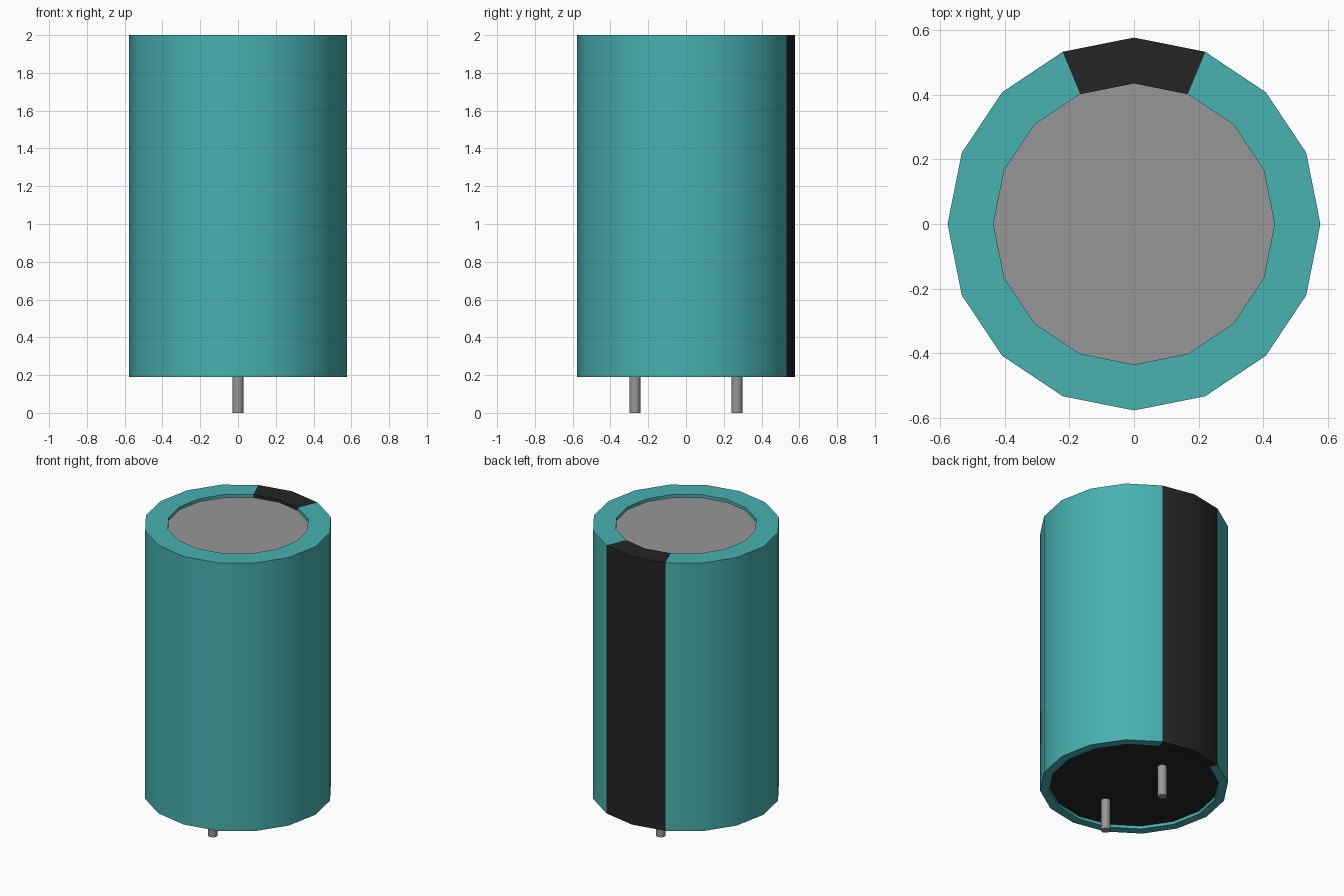
import bpy, bmesh
from math import pi, cos, sin, radians

cube = bpy.data.objects.get("Cube")
if cube:
    bpy.data.objects.remove(cube, do_unlink=True)


def material(name, rgb):
    mat = bpy.data.materials.new(name)
    mat.use_nodes = True
    mat.diffuse_color = (*rgb, 1)
    mat.node_tree.nodes["Principled BSDF"].inputs["Base Color"].default_value = (*rgb, 1)
    return mat


teal = material("teal", (0.065, 0.44, 0.44))
black = material("black", (0.018, 0.018, 0.018))
grey = material("grey", (0.31, 0.31, 0.31))

SIDES = 16
RADIUS, TOP, BOTTOM = 0.577, 2.0, 0.19
TOP_HOLE, BASE_HOLE, RECESS = 0.435, 0.52, 0.02


def finish(bm, name, mats):
    mesh = bpy.data.meshes.new(name)
    bm.to_mesh(mesh)
    bm.free()
    obj = bpy.data.objects.new(name, mesh)
    bpy.context.collection.objects.link(obj)
    for mat in mats:
        mesh.materials.append(mat)
    bpy.ops.object.select_all(action="DESELECT")
    obj.select_set(True)
    bpy.context.view_layer.objects.active = obj
    bpy.ops.object.shade_smooth_by_angle(angle=radians(30))
    return obj


def ring(bm, radius, z):
    return [bm.verts.new((radius * cos(2 * pi * i / SIDES), radius * sin(2 * pi * i / SIDES), z))
            for i in range(SIDES)]


# Sleeve: lathed wall with rolled-in rims, black stripe down the back
bm = bmesh.new()
profile = [(BASE_HOLE, BOTTOM + RECESS), (BASE_HOLE, BOTTOM), (RADIUS, BOTTOM),
           (RADIUS, TOP), (TOP_HOLE, TOP), (TOP_HOLE, TOP - RECESS)]
rings = [ring(bm, r, z) for r, z in profile]
for low, high in zip(rings, rings[1:]):
    for i in range(SIDES):
        j = (i + 1) % SIDES
        face = bm.faces.new((low[i], low[j], high[j], high[i]))
        centre = face.calc_center_median()
        face.material_index = int(centre.y > 2 * abs(centre.x))
finish(bm, "sleeve", [teal, black])

# Flat end discs set just inside the rims
for name, radius, z, mat in (("top_disc", TOP_HOLE, TOP - RECESS, grey),
                             ("base_disc", BASE_HOLE, BOTTOM + RECESS, black)):
    bm = bmesh.new()
    verts = ring(bm, radius, z)
    bm.faces.new(verts if name == "top_disc" else verts[::-1])
    finish(bm, name, [mat])

# Two wire leads
for name, y in (("front_lead", -0.27), ("back_lead", 0.27)):
    height = BOTTOM + RECESS
    bm = bmesh.new()
    bmesh.ops.create_cone(bm, cap_ends=True, segments=SIDES, radius1=0.029, radius2=0.029, depth=height)
    bmesh.ops.translate(bm, verts=bm.verts, vec=(0, y, height / 2))
    finish(bm, name, [grey])
